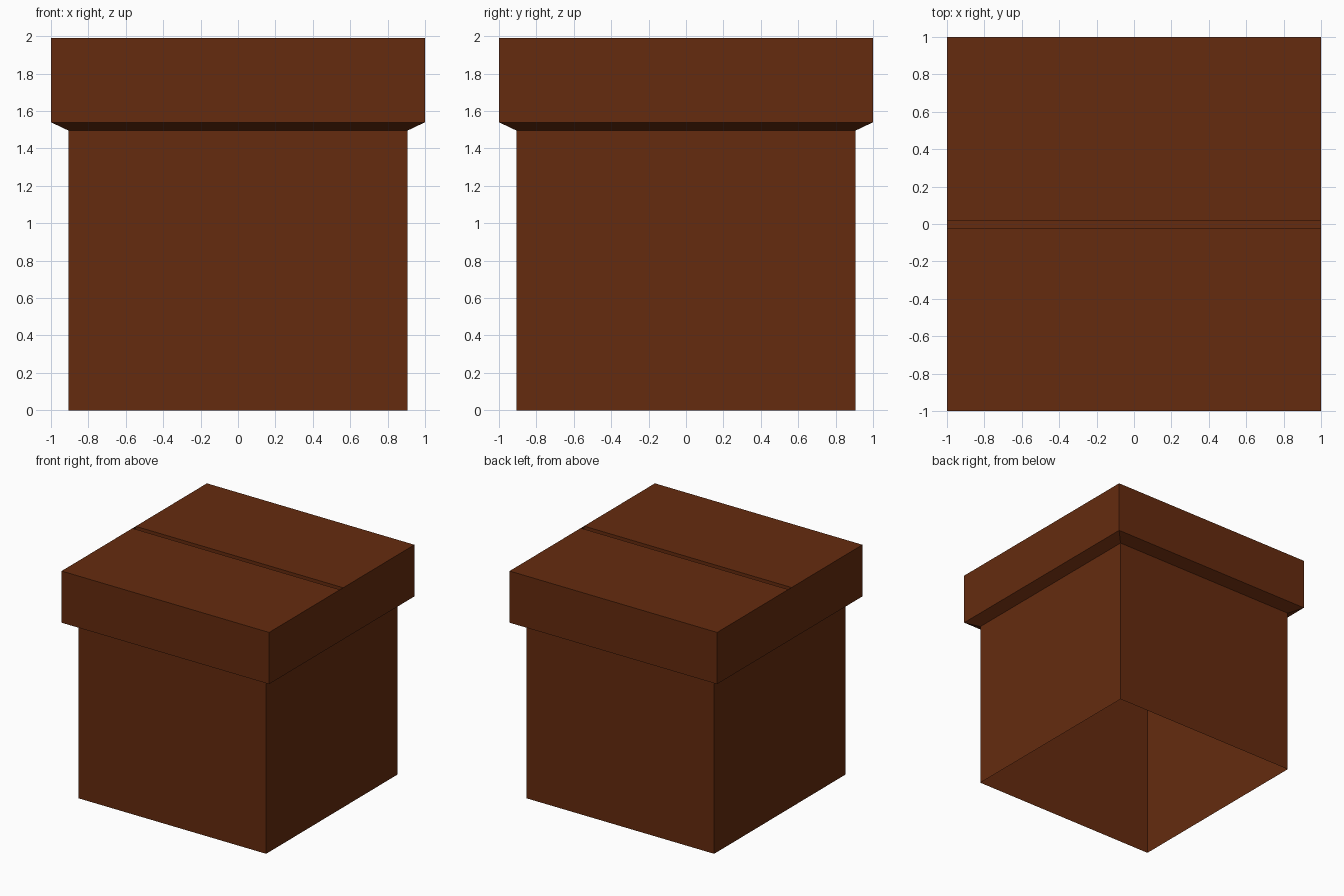
import bpy, bmesh

if "Cube" in bpy.data.objects:
    bpy.data.objects.remove(bpy.data.objects["Cube"])

brown = bpy.data.materials.new("brown cardboard")
brown.diffuse_color = (0.130, 0.024, 0.0045, 1)
brown.use_nodes = True
brown.node_tree.nodes["Principled BSDF"].inputs["Base Color"].default_value = brown.diffuse_color


def finish(name, bm):
    me = bpy.data.meshes.new(name)
    bm.to_mesh(me)
    bm.free()
    me.materials.append(brown)
    ob = bpy.data.objects.new(name, me)
    bpy.context.collection.objects.link(ob)


def ring(bm, h, z):
    return [bm.verts.new((x * h, y * h, z)) for x, y in ((-1, -1), (1, -1), (1, 1), (-1, 1))]


# box shell, open underneath: straight walls, flared ledge, lid rim
bm = bmesh.new()
rings = [ring(bm, h, z) for h, z in ((0.905, 0), (0.905, 1.495), (1, 1.54), (1, 1.99))]
for a, b in zip(rings, rings[1:]):
    for i in range(4):
        j = (i + 1) % 4
        bm.faces.new((a[i], a[j], b[j], b[i]))
finish("box_walls", bm)

# two top flaps with a shallow seam groove between them
bm = bmesh.new()
profile = [(-1, 1.99), (-0.025, 1.99), (-0.025, 1.95), (0.02, 1.95), (0.02, 1.99), (1, 1.99)]
rows = [[bm.verts.new((x, y, z)) for x in (-1, 1)] for y, z in profile]
for a, b in zip(rows, rows[1:]):
    bm.faces.new((a[0], a[1], b[1], b[0]))
finish("top_flaps", bm)
